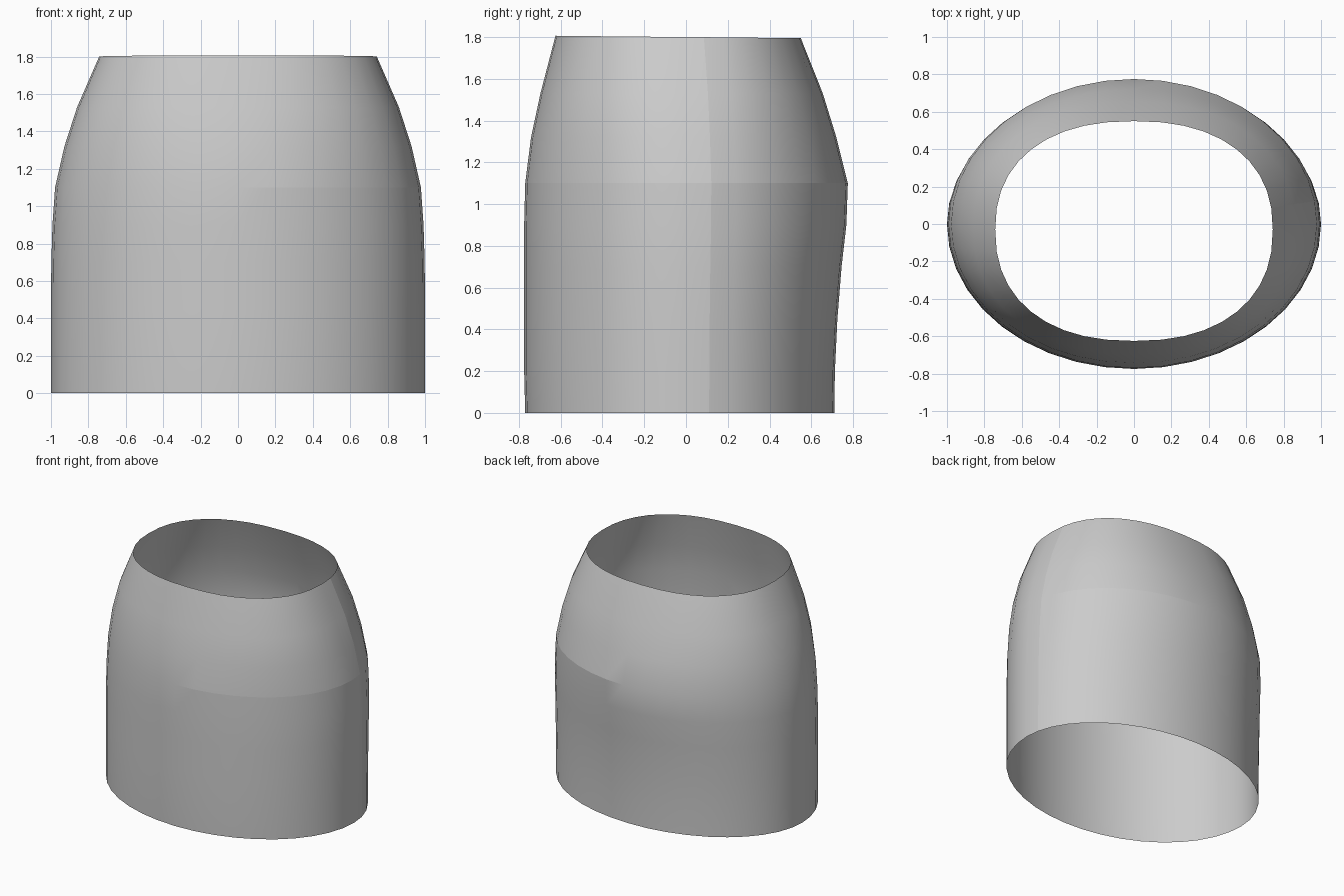
import bpy, bmesh, math

if "Cube" in bpy.data.objects:
    bpy.data.objects.remove(bpy.data.objects["Cube"])

SEG = 40
# ring profile: z, half width, front y, back y, widest y, roundness exponent
RINGS = [
    (0.00, 1.000, -0.770, 0.710, 0.00, 2.0),
    (0.20, 1.000, -0.775, 0.713, 0.00, 2.0),
    (0.45, 1.000, -0.775, 0.725, 0.00, 2.0),
    (0.70, 0.998, -0.775, 0.745, 0.00, 2.0),
    (0.90, 0.992, -0.775, 0.768, 0.00, 2.0),
    (1.10, 0.978, -0.770, 0.775, 0.00, 2.0),
    (1.32, 0.928, -0.742, 0.720, -0.01, 2.1),
    (1.53, 0.860, -0.697, 0.655, -0.02, 2.2),
    (1.80, 0.742, -0.625, 0.550, -0.03, 2.3),
]


def ring_point(ring, i):
    z, w, front, back, mid, n = ring
    a = 2 * math.pi * i / SEG
    c, s = math.cos(a), math.sin(a)
    x = math.copysign(abs(c) ** (2 / n), c) * w
    depth = (back - mid) if s > 0 else (mid - front)
    # the waist edge is a touch higher at the front
    lift = -0.006 * s if z > 1.7 else 0.0
    return x, mid + math.copysign(abs(s) ** (2 / n), s) * depth, z + lift


# open fabric tube lofted through the rings
bm = bmesh.new()
loops = [[bm.verts.new(ring_point(r, i)) for i in range(SEG)] for r in RINGS]
for lo, hi in zip(loops, loops[1:]):
    for i in range(SEG):
        j = (i + 1) % SEG
        face = bm.faces.new((lo[i], lo[j], hi[j], hi[i]))
        face.smooth = True

# hip seam on the right half and the vertical side seam
for i in range(SEG):
    a, b = loops[5][i], loops[5][(i + 1) % SEG]
    if (a.co.x + b.co.x) > 0.05:
        bm.edges.get((a, b)).smooth = False
for lo, hi in zip(loops, loops[1:]):
    bm.edges.get((lo[1], hi[1])).smooth = False

mesh = bpy.data.meshes.new("skirt")
bm.to_mesh(mesh)
bm.free()
skirt = bpy.data.objects.new("skirt", mesh)
bpy.context.collection.objects.link(skirt)
